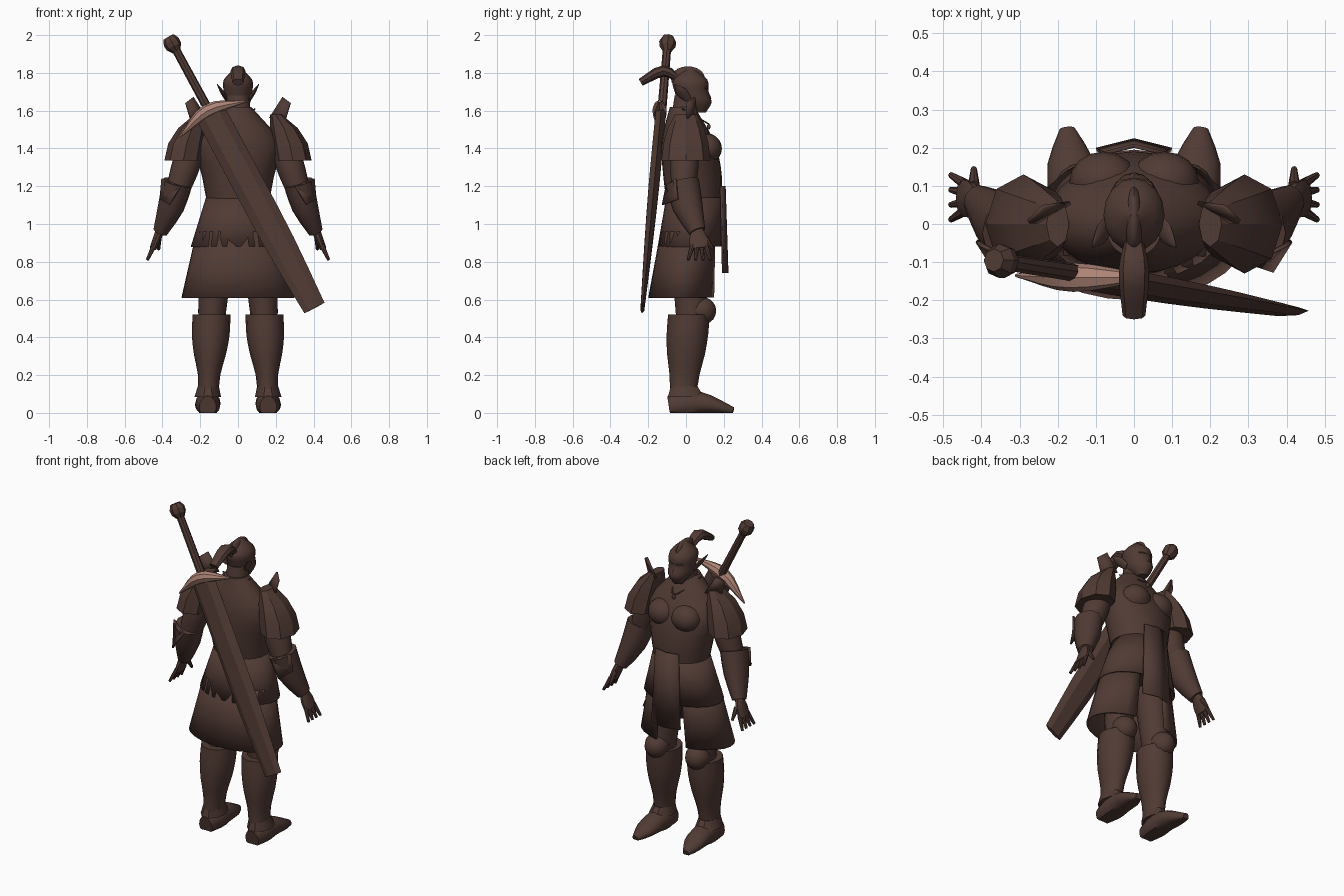
import bpy, bmesh, math
from mathutils import Vector

cube = bpy.data.objects.get("Cube")
if cube:
    bpy.data.objects.remove(cube, do_unlink=True)


def material(name, rgb):
    mat = bpy.data.materials.new(name)
    mat.use_nodes = True
    mat.diffuse_color = (*rgb, 1)
    shader = next(n for n in mat.node_tree.nodes if n.type == 'BSDF_PRINCIPLED')
    shader.inputs["Base Color"].default_value = (*rgb, 1)
    return mat


BROWN = material("dark_brown", (.082, .043, .034))
ROSE = material("pale_rose_brown", (.42, .23, .18))
ALONG_X, ALONG_Y, ALONG_Z = Vector((1, 0, 0)), Vector((0, 1, 0)), Vector((0, 0, 1))


def finish(name, bm, mat=BROWN, mirror=False, thick=0, angle=35):
    """Turn the bmesh into a shaded object with its modifiers."""
    bmesh.ops.recalc_face_normals(bm, faces=bm.faces[:])
    mesh = bpy.data.meshes.new(name)
    bm.to_mesh(mesh)
    bm.free()
    part = bpy.data.objects.new(name, mesh)
    bpy.context.collection.objects.link(part)
    mesh.materials.append(mat)
    bpy.ops.object.select_all(action='DESELECT')
    part.select_set(True)
    bpy.context.view_layer.objects.active = part
    bpy.ops.object.shade_smooth_by_angle(angle=math.radians(angle))
    if thick:
        part.modifiers.new("thickness", 'SOLIDIFY').thickness = thick
    if mirror:
        part.modifiers.new("mirror", 'MIRROR')


def blend(values, t):
    """Smooth curve through evenly spaced values, for t from start to end."""
    last = len(values) - 1
    i = min(int(t * last), last - 1)
    f = t * last - i
    b, c = values[i], values[i + 1]
    a = values[i - 1] if i else b * 2 - c
    d = values[i + 2] if i + 2 <= last else c * 2 - b
    slope_in, slope_out = (c - a) / 2, (d - b) / 2
    ease = f * f * (3 - 2 * f)
    return (b + (c - b) * ease + slope_in * (f * (1 - f) ** 2)
            - slope_out * (f * f * (1 - f)))


def limb(name, path, wide, deep=None, sides=16, steps=8, level=False, gap=0,
         across=ALONG_X, caps=True, **look):
    """Skin ellipses along a path, never below the ground; gap opens the front."""
    bm = bmesh.new()
    path = [Vector(p) for p in path]
    deep = deep or wide
    centres = [blend(path, i / steps) for i in range(steps + 1)]
    loops = []
    for i, centre in enumerate(centres):
        axis = (centres[min(i + 1, steps)] - centres[max(i - 1, 0)]).normalized()
        if level:
            axis = ALONG_Z
        u = (across - axis * across.dot(axis)).normalized()
        v = axis.cross(u)
        u, v = u * blend(wide, i / steps), v * blend(deep, i / steps)
        loop = []
        for k in range(sides + (gap > 0)):
            a = math.pi / 2 * (gap > 0) + gap + (math.tau - 2 * gap) * k / sides
            co = centre + u * math.cos(a) + v * math.sin(a)
            co.z = max(co.z, 0)
            loop.append(bm.verts.new(co))
        loops.append(loop)
    for low, high in zip(loops, loops[1:]):
        for k in range(sides):
            j = (k + 1) % len(low)
            bm.faces.new((low[k], low[j], high[j], high[k]))
    if caps and not gap:
        bm.faces.new(loops[0])
        bm.faces.new(loops[-1])
    finish(name, bm, **look)


def ball(name, centre, size, **look):
    bm = bmesh.new()
    bmesh.ops.create_uvsphere(bm, u_segments=16, v_segments=10, radius=1)
    bmesh.ops.scale(bm, vec=size, verts=bm.verts)
    bmesh.ops.translate(bm, vec=centre, verts=bm.verts)
    finish(name, bm, **look)


def plate(name, *corners):
    """Thin sheet, mirrored to the other side."""
    bm = bmesh.new()
    bm.faces.new([bm.verts.new(c) for c in corners])
    finish(name, bm, mirror=True, thick=.01)


# Torso, chest and neck
limb("torso", [(0, .04, .9), (0, .035, 1.25), (0, -.02, 1.62)],
     wide=(.16, .16, .19, .22, .07), deep=(.13, .14, .155, .14, .065),
     sides=24, steps=12, level=True)
ball("chest_muscles", (.08, .11, 1.4), (.09, .08, .08), mirror=True)
limb("neck", [(0, -.01, 1.55), (0, 0, 1.68)], wide=(.07, .06), level=True)

# Coat, skirt with an open front, and tabard
limb("coat_hem", [(0, .02, .88), (0, .045, 1.14)], wide=(.25, .17), deep=(.17, .15),
     sides=24, steps=2, level=True, caps=False, thick=.01)
limb("skirt", [(0, -.02, .61), (0, .015, .96)], wide=(.3, .22), deep=(.18, .15),
     sides=24, steps=2, level=True, gap=.35, thick=.01)
plate("front_tabard", (0, .21, 1.2), (.08, .19, 1.2), (.1, .2, .74), (0, .225, .74))

# Head with face, ears and tied hair
limb("head", [(0, .075, 1.59), (0, .03, 1.7), (0, .02, 1.83)],
     wide=(.03, .065, .075, .075, .01), deep=(.03, .085, .09, .09, .01),
     steps=12, level=True)
limb("nose", [(0, .1, 1.72), (0, .12, 1.66)], wide=(.008, .016), sides=8, steps=2)
ball("brow", (0, .1, 1.72), (.05, .02, .01))
ball("lips", (0, .11, 1.635), (.025, .016, .01))
limb("ears", [(.06, .01, 1.66), (.11, -.06, 1.74)], wide=(.02, .03, .002),
     deep=(.01, .01, .002), sides=8, steps=4, across=ALONG_Y, mirror=True)
ball("hair_strip", (0, .01, 1.77), (.025, .09, .065))
limb("ponytail", [(0, -.03, 1.76), (0, -.12, 1.81), (0, -.24, 1.75)],
     wide=(.02, .04, .03), deep=(.015, .03, .02), sides=8, steps=6)

# Necklace with pendant
limb("necklace", [(-.09, -.02, 1.61), (0, .12, 1.53), (.09, -.02, 1.61)],
     wide=(.004, .004), sides=6, steps=12, across=ALONG_Z)
ball("pendant", (0, .12, 1.515), (.01, .01, .015))

# Shoulder armour: faceted dome and upright guard plate
limb("shoulder_armour", [(.29, 0, 1.335), (.26, 0, 1.47), (.2, 0, 1.58)],
     wide=(.1, .09, .03), deep=(.13, .11, .06), sides=8, steps=3, level=True,
     mirror=True, angle=20)
plate("shoulder_guards", (.17, .06, 1.56), (.24, .05, 1.67), (.28, .01, 1.64), (.25, .01, 1.54))

# Arms, forearm guards and hands
limb("upper_arms", [(.22, 0, 1.48), (.325, -.015, 1.16)], wide=(.06, .075, .06), mirror=True)
limb("forearm_guards", [(.32, -.02, 1.22), (.355, .01, 1.09), (.41, .06, .96)],
     wide=(.08, .07, .04), deep=(.09, .08, .045), sides=12, steps=4, mirror=True)
plate("elbow_plates", (.3, -.1, 1.2), (.4, -.05, 1.24), (.41, -.04, 1.13), (.36, -.12, 1.1))
limb("palms", [(.41, .06, .97), (.45, .07, .87)], wide=(.024, .018),
     deep=(.03, .05, .05), sides=10, steps=4, mirror=True)
for finger in range(4):
    spread = (finger - 1.5) * .03
    limb(f"finger_{finger + 1}", [(.445, .07 + spread * .8, .885), (.48, .07 + spread * 1.3, .81)],
         wide=(.014, .008), sides=8, steps=2, mirror=True)
limb("thumbs", [(.42, .1, .93), (.42, .145, .865)], wide=(.016, .008),
     sides=8, steps=2, mirror=True)

# Legs, greaves and boots
limb("thighs", [(.14, .03, .48), (.11, .01, .95)], wide=(.07, .1), deep=(.08, .1),
     level=True, mirror=True)
limb("greaves", [(.157, -.015, .1), (.14, .015, .52)], wide=(.054, .06, .085, .1, .1),
     deep=(.07, .08, .1, .11, .11), level=True, mirror=True)
ball("knee_guards", (.14, .08, .54), (.072, .08, .075), mirror=True)
limb("ankle_cuffs", [(.16, 0, .085), (.157, -.01, .14)], wide=(.07, .056), deep=(.1, .075),
     sides=10, steps=1, level=True, mirror=True)
limb("boots", [(.16, -.09, .03), (.16, .08, .05), (.175, .25, .01)],
     wide=(.045, .065, .065, .06, .02), deep=(.06, .07, .06, .04, .02), mirror=True)

# Great sword across the back: blade, grip, pommel and guard
limb("sword_blade", [(-.14, -.135, 1.575), (.405, -.23, .555)], wide=(.083, .083, .08, .06),
     deep=(.032, .033, .025, .012), sides=6, steps=6, angle=20)
limb("sword_grip", [(-.14, -.13, 1.575), (-.335, -.1, 1.935)], wide=(.024, .022),
     sides=8, steps=1)
limb("sword_pommel", [(-.325, -.1, 1.915), (-.368, -.095, 1.99)], wide=(.024, .048, .03),
     sides=8, steps=3, angle=20)
limb("sword_guard", [(-.31, -.135, 1.46), (-.16, -.14, 1.6), (.04, -.14, 1.65)],
     wide=(.004, .038, .006), deep=(.004, .036, .006), sides=8, across=ALONG_Y, mat=ROSE)
